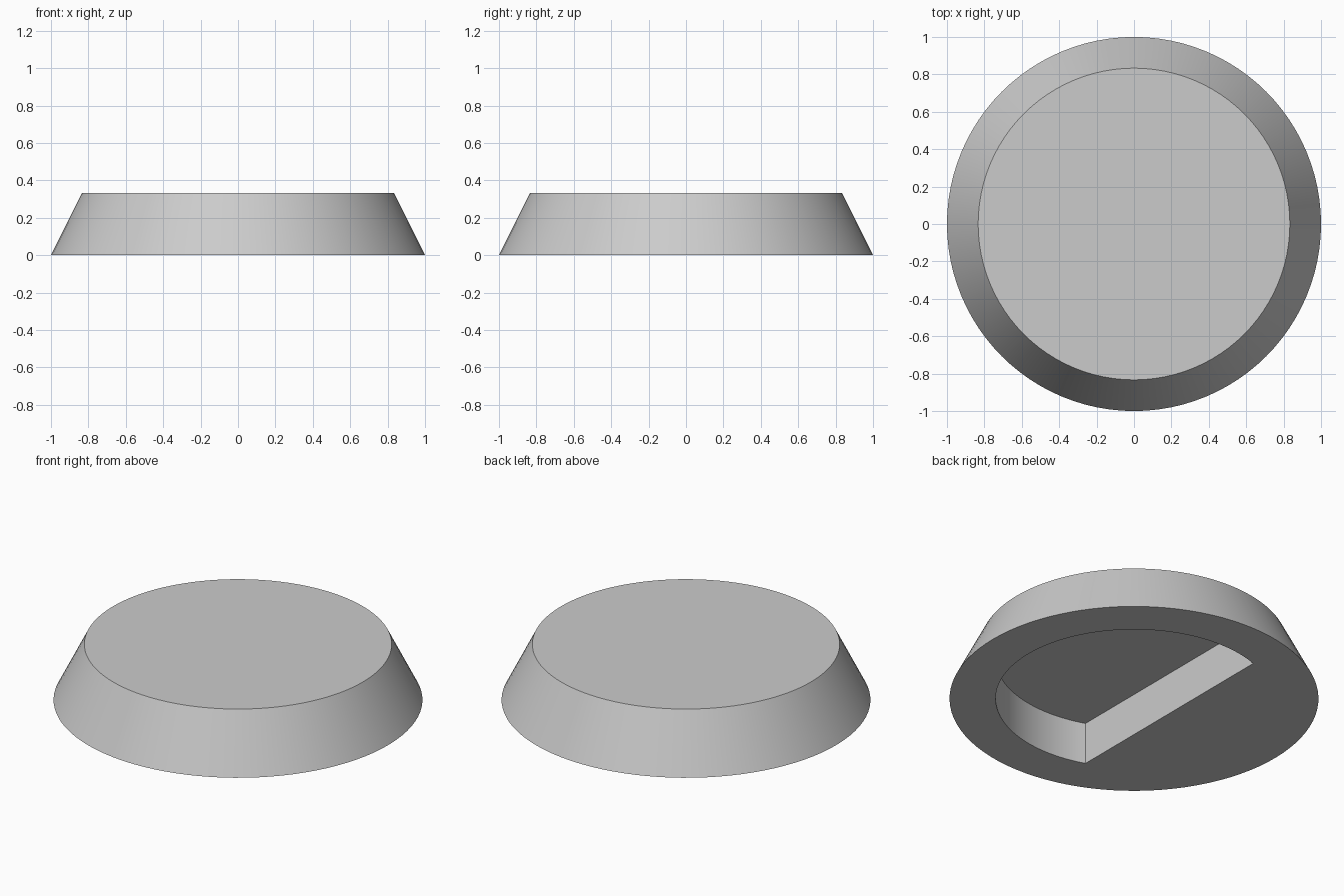
import bpy
import bmesh
import math

cube = bpy.data.objects.get("Cube")
if cube:
    bpy.data.objects.remove(cube, do_unlink=True)

SEGMENTS = 96
HEIGHT = 1 / 3
BASE_RADIUS, TOP_RADIUS = 1.0, 5 / 6
POCKET_RADIUS, POCKET_DEPTH, CHORD_X = 0.75, 0.25, -0.25

grey = bpy.data.materials.new("light grey")
grey.use_nodes = True
grey.diffuse_color = (0.6, 0.6, 0.6, 1)
grey.node_tree.nodes["Principled BSDF"].inputs["Base Color"].default_value = grey.diffuse_color


def loft(name, lower, upper):
    """Closed solid between two matching rings of points."""
    bm = bmesh.new()
    low = [bm.verts.new(p) for p in lower]
    high = [bm.verts.new(p) for p in upper]
    bm.faces.new(reversed(low))
    bm.faces.new(high)
    for i in range(len(low)):
        j = (i + 1) % len(low)
        bm.faces.new((low[i], low[j], high[j], high[i]))
    mesh = bpy.data.meshes.new(name)
    bm.to_mesh(mesh)
    bm.free()
    mesh.materials.append(grey)
    obj = bpy.data.objects.new(name, mesh)
    bpy.context.collection.objects.link(obj)
    return obj


def arc(radius, z, start, sweep, count):
    angles = [start + sweep * i / count for i in range(count + 1)]
    return [(radius * math.cos(a), radius * math.sin(a), z) for a in angles]


# Tapered round body
turn = 2 * math.pi
body = loft("tapered_disc",
            arc(BASE_RADIUS, 0, 0, turn, SEGMENTS)[:-1],
            arc(TOP_RADIUS, HEIGHT, 0, turn, SEGMENTS)[:-1])

# Pocket under the body: a circle cut off by a straight wall facing +x
half = math.acos(CHORD_X / POCKET_RADIUS)
cutter = loft("pocket_cutter",
              arc(POCKET_RADIUS, -0.1, -half, 2 * half, SEGMENTS),
              arc(POCKET_RADIUS, POCKET_DEPTH, -half, 2 * half, SEGMENTS))
cutter.hide_render = True

cut = body.modifiers.new("pocket", 'BOOLEAN')
cut.operation = 'DIFFERENCE'
cut.solver = 'EXACT'
cut.object = cutter

bpy.ops.object.select_all(action='DESELECT')
body.select_set(True)
bpy.context.view_layer.objects.active = body
bpy.ops.object.modifier_apply(modifier=cut.name)
bpy.data.objects.remove(cutter, do_unlink=True)
bpy.ops.object.shade_smooth_by_angle(angle=math.radians(30))
